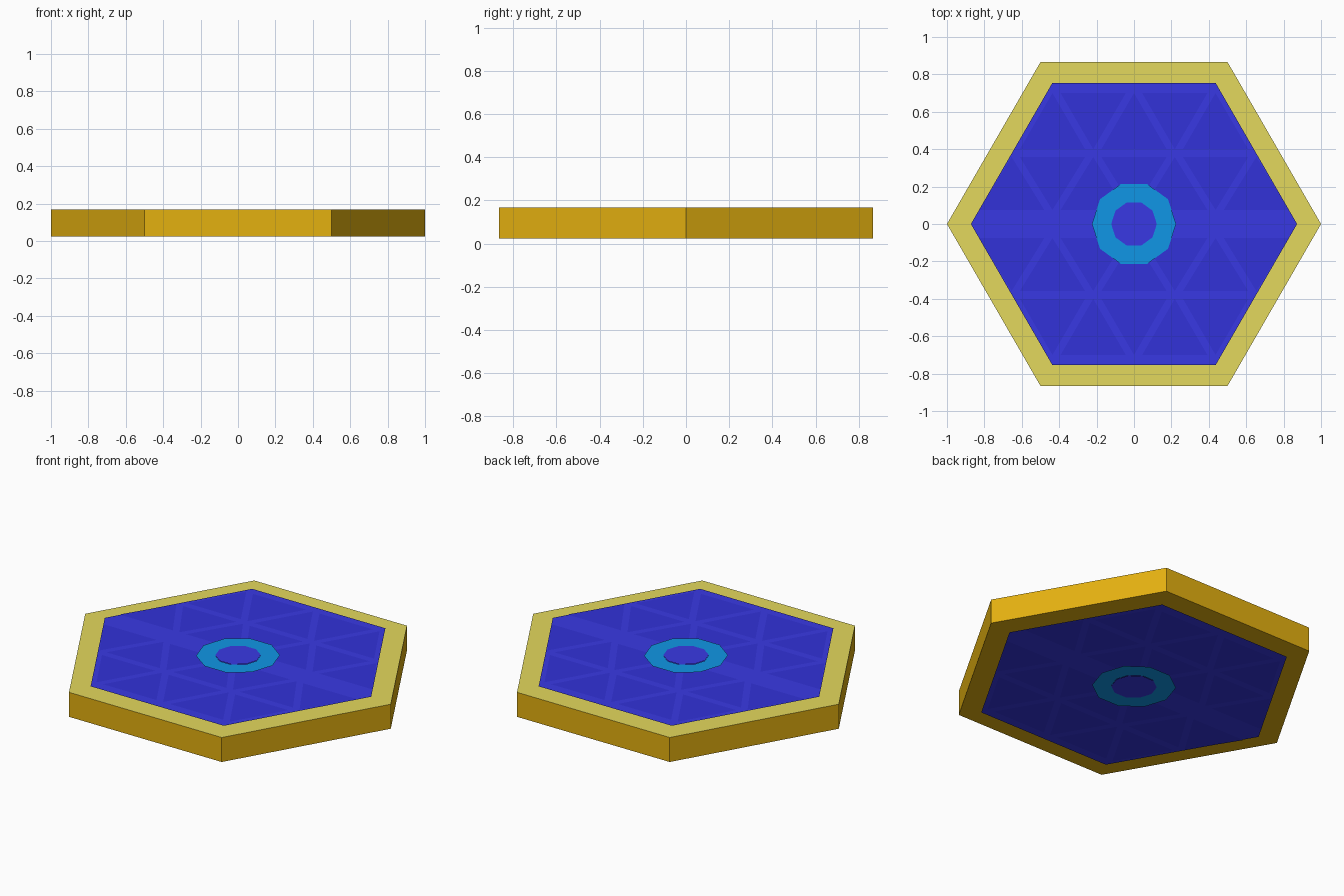
import bpy, math

if "Cube" in bpy.data.objects:
    bpy.data.objects.remove(bpy.data.objects["Cube"])


def material(name, rgb):
    lin = [((c / 255 + 0.055) / 1.055) ** 2.4 if c > 10 else c / 255 / 12.92 for c in rgb]
    m = bpy.data.materials.new(name)
    m.diffuse_color = (*lin, 1)
    m.use_nodes = True
    m.node_tree.nodes["Principled BSDF"].inputs["Base Color"].default_value = m.diffuse_color
    return m


gold = material("gold", (228, 177, 16))
pale = material("pale yellow", (228, 217, 93))
blue = material("blue", (57, 57, 228))
deep = material("deep blue", (50, 50, 216))
cyan = material("cyan", (16, 150, 230))


def ngon(n, r, z):
    return [(r * math.cos(2 * math.pi * i / n), r * math.sin(2 * math.pi * i / n), z)
            for i in range(n)]


def make(name, verts, faces, *mats):
    me = bpy.data.meshes.new(name)
    me.from_pydata(verts, [], faces)
    for m in mats:
        me.materials.append(m)
    ob = bpy.data.objects.new(name, me)
    bpy.context.collection.objects.link(ob)
    return ob


def ordered(face, up):
    return list(face) if up else list(face)[::-1]


# Hexagonal body, pale on top and gold elsewhere
body = make("hex_body", ngon(6, 1, 0.023) + ngon(6, 1, 0.168),
            [range(5, -1, -1), range(6, 12)]
            + [(i, (i + 1) % 6, (i + 1) % 6 + 6, i + 6) for i in range(6)], gold, pale)
for p in body.data.polygons:
    p.material_index = 1 if p.normal.z > 0.5 else 0

# Triangular grid cells for the upper half, mirrored to the lower half
S, H = 0.436, 0.436 * math.sqrt(3) / 2
cells = []
for row, (lo, hi) in enumerate([(0.075, 0.358), (0.40, 0.70)]):
    y0, y1 = row * H, (row + 1) * H
    left = -(4 - row) * S / 2
    for k in range(7 - 2 * row):
        x = left + k * S / 2
        b, t = (y0, y1) if k % 2 == 0 else (y1, y0)
        tri = [(x, b), (x + S, b), (x + S / 2, t)]
        cx, cy = x + S / 2, (2 * b + t) / 3
        tri = [(cx + (px - cx) * 0.8, lo if py == y0 else hi) for px, py in tri]
        cells.append(tri if k % 2 == 0 else tri[::-1])
        cells.append([(px, -py) for px, py in reversed(cells[-1])])

# Thin decorative sheets on both sides
for side, up in (("top", True), ("bottom", False)):
    def level(d):
        return 0.168 + d if up else 0.023 - d
    make(side + "_panel", ngon(6, 0.872, level(0.010)), [ordered(range(6), up)], blue)
    verts = [(x, y, level(0.013)) for c in cells for x, y in c]
    make(side + "_grid_cells", verts,
         [ordered(range(i, i + 3), up) for i in range(0, len(verts), 3)], deep)
    z = level(0.021)
    make(side + "_ring", ngon(10, 0.225, z) + ngon(10, 0.122, z),
         [ordered((i, (i + 1) % 10, (i + 1) % 10 + 10, i + 10), up) for i in range(10)], cyan)
    make(side + "_hub_disc", ngon(10, 0.122, level(0.023)), [ordered(range(10), up)], blue)
